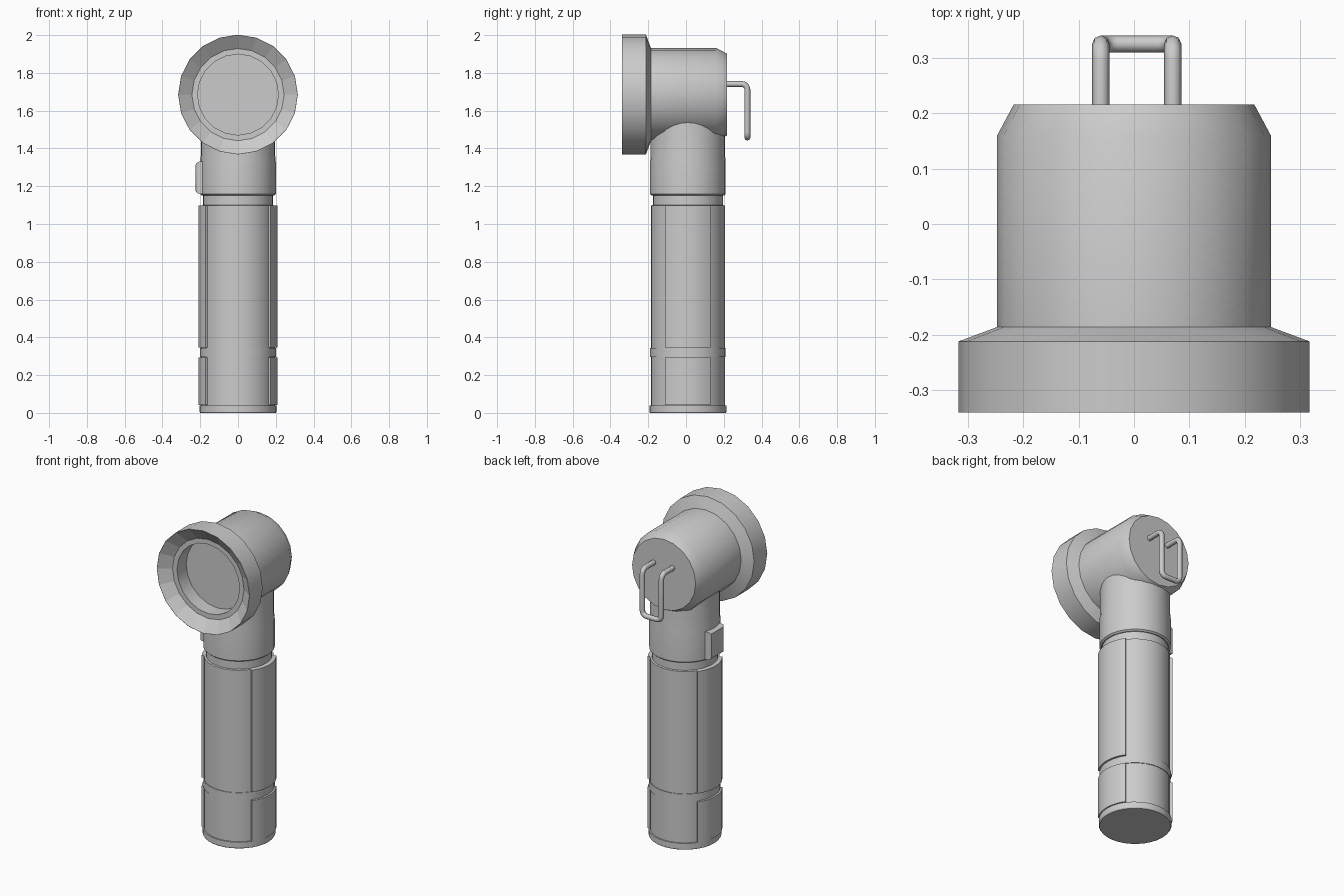
import bpy, bmesh, math
from mathutils import Vector

if "Cube" in bpy.data.objects:
    bpy.data.objects.remove(bpy.data.objects["Cube"])

CY = 0.01          # grip axis offset in y
HEAD_Z = 1.685     # height of the lamp axis


def finish(name, bm, angle=30):
    bmesh.ops.recalc_face_normals(bm, faces=bm.faces)
    me = bpy.data.meshes.new(name)
    bm.to_mesh(me)
    bm.free()
    ob = bpy.data.objects.new(name, me)
    bpy.context.collection.objects.link(ob)
    bpy.ops.object.select_all(action='DESELECT')
    ob.select_set(True)
    bpy.context.view_layer.objects.active = ob
    bpy.ops.object.shade_smooth_by_angle(angle=math.radians(angle))
    return ob


def lathe(name, profile, sides, place):
    """Revolve (radius, height) points; place maps (a, b, height) to xyz."""
    bm = bmesh.new()
    rings = []
    for r, h in profile:
        rings.append([bm.verts.new(place(r * math.cos(2 * math.pi * i / sides),
                                         r * math.sin(2 * math.pi * i / sides), h))
                      for i in range(sides)])
    for a, b in zip(rings, rings[1:]):
        for i in range(sides):
            j = (i + 1) % sides
            bm.faces.new((a[i], a[j], b[j], b[i]))
    bm.faces.new(rings[0])
    bm.faces.new(rings[-1])
    return finish(name, bm)


def upright(a, b, h):
    return (a, CY + b, h)


def facing(a, b, h):
    return (a, h, HEAD_Z + b)


def panel(name, side, z0, z1, r0=0.185, r1=0.209, half=35, steps=10):
    """Curved raised grip plate on one side of the handle."""
    bm = bmesh.new()
    arc = [math.radians(-half + 2 * half * i / steps) for i in range(steps + 1)]
    outline = [(r1, t) for t in arc] + [(r0, t) for t in reversed(arc)]
    face = bm.faces.new([bm.verts.new((side * r * math.cos(t), CY + r * math.sin(t), z0))
                         for r, t in outline])
    ext = bmesh.ops.extrude_face_region(bm, geom=[face])
    bmesh.ops.translate(bm, vec=(0, 0, z1 - z0),
                        verts=[v for v in ext['geom'] if isinstance(v, bmesh.types.BMVert)])
    return finish(name, bm)


def rounded_path(pts, radius, steps=5):
    """Replace the inner corners of a path with arcs."""
    pts = [Vector(p) for p in pts]
    out = [pts[0]]
    for a, p, b in zip(pts, pts[1:], pts[2:]):
        s = p + (a - p).normalized() * radius
        e = p + (b - p).normalized() * radius
        c = s + e - p
        for i in range(steps + 1):
            t = math.pi / 2 * i / steps
            out.append(c + (s - c) * math.cos(t) + (e - c) * math.sin(t))
    return out + [pts[-1]]


# lamp head with flared bezel and recessed lens, one lathed shell
head = lathe("lamp_head", [
    (0.214, -0.20), (0.214, -0.29), (0.244, -0.29), (0.316, -0.34),
    (0.317, -0.34), (0.317, -0.212), (0.247, -0.186), (0.247, 0.16),
    (0.217, 0.216)], 20, facing)
for poly in head.data.polygons:      # faceted reflector cone
    rad = math.hypot(poly.center.x, poly.center.z - HEAD_Z)
    if -0.33 < poly.center.y < -0.29 and rad < 0.30:
        poly.use_smooth = False

# neck under the head, handle core, base cap and middle band
lathe("neck", [(0.19, 1.15), (0.2, 1.158), (0.2, 1.33), (0.197, 1.36), (0.197, 1.60)],
      32, upright)
lathe("handle_core", [(0.196, 0.02), (0.196, 1.098), (0.185, 1.10), (0.185, 1.20)],
      32, upright)
lathe("base_cap", [(0.2, 0.0), (0.204, 0.006), (0.204, 0.04)], 32, upright)
lathe("handle_band", [(0.2, 0.295), (0.2, 0.343)], 32, upright)

# raised grip plates on both sides
for side, label in ((-1, "left"), (1, "right")):
    panel(f"lower_grip_{label}", side, 0.042, 0.293)
    panel(f"upper_grip_{label}", side, 0.345, 1.098)

# sliding switch on the left of the neck
bm = bmesh.new()
bmesh.ops.create_cube(bm, size=1)
bmesh.ops.scale(bm, vec=(0.06, 0.14, 0.17), verts=bm.verts)
bmesh.ops.translate(bm, vec=(-0.195, CY, 1.245), verts=bm.verts)
edges = [e for e in bm.edges if all(v.co.x < -0.2 for v in e.verts)]
bmesh.ops.bevel(bm, geom=edges, offset=0.02, segments=3, profile=0.5, affect='EDGES')
finish("switch", bm)

# wire belt clip on the back of the head
lx, rx, top, low, by = -0.06, 0.07, 1.741, 1.457, 0.325
path = rounded_path([(lx, 0.2, top), (lx, by, top), (lx, by, low),
                     (rx, by, low), (rx, by, top), (rx, 0.2, top)], 0.03)
curve = bpy.data.curves.new("belt_clip", 'CURVE')
curve.dimensions = '3D'
curve.bevel_depth = 0.0155
curve.bevel_resolution = 2
curve.use_fill_caps = True
spline = curve.splines.new('POLY')
spline.points.add(len(path) - 1)
for pt, co in zip(spline.points, path):
    pt.co = (*co, 1)
spline.use_smooth = True
bpy.context.collection.objects.link(bpy.data.objects.new("belt_clip", curve))
